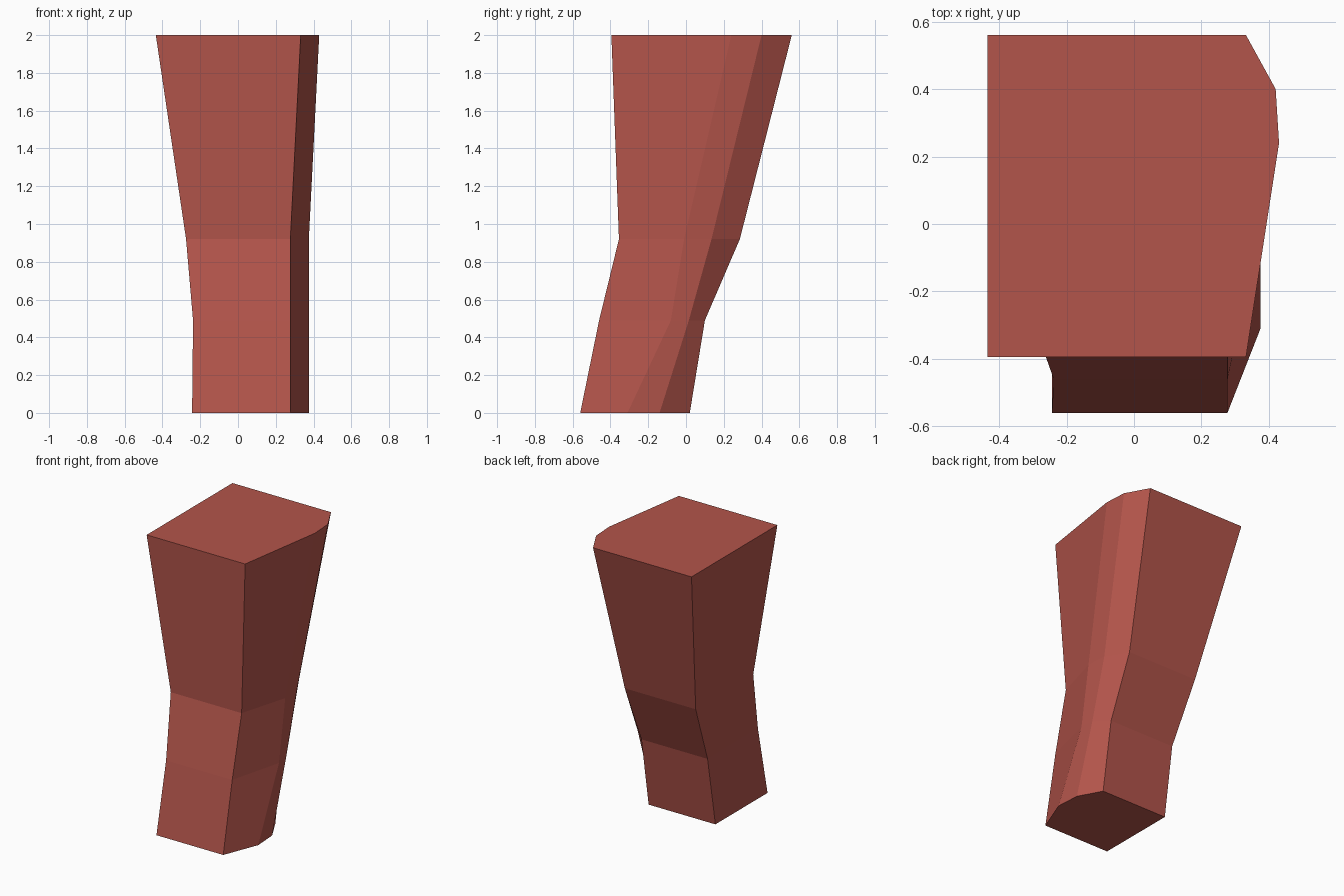
import bpy, bmesh

if "Cube" in bpy.data.objects:
    bpy.data.objects.remove(bpy.data.objects["Cube"])

# One flat colour
red = bpy.data.materials.new("brick red")
red.diffuse_color = (0.45, 0.09, 0.07, 1)
red.use_nodes = True
red.node_tree.nodes["Principled BSDF"].inputs["Base Color"].default_value = red.diffuse_color

# Horizontal sections: z, left, right, front, back, then the two points of the bulging right side
sections = [
    (0.00, -0.243, 0.277, -0.56, 0.02, (0.375, -0.31), (0.364, -0.14)),
    (0.49, -0.238, 0.277, -0.46, 0.10, (0.375, -0.08), (0.364, 0.015)),
    (0.92, -0.275, 0.277, -0.355, 0.285, (0.375, -0.01), (0.364, 0.135)),
    (2.00, -0.435, 0.332, -0.395, 0.56, (0.43, 0.24), (0.42, 0.40)),
]

# Loft the bent post through the sections and cap both ends
bm = bmesh.new()
rings = []
for z, left, right, front, back, bulge_a, bulge_b in sections:
    outline = [(left, front), (right, front), bulge_a, bulge_b, (right, back), (left, back)]
    rings.append([bm.verts.new((x, y, z)) for x, y in outline])
for low, high in zip(rings, rings[1:]):
    for i in range(6):
        j = (i + 1) % 6
        bm.faces.new((low[i], low[j], high[j], high[i]))
bm.faces.new(rings[0][::-1])
bm.faces.new(rings[-1])
bmesh.ops.recalc_face_normals(bm, faces=bm.faces)

mesh = bpy.data.meshes.new("bent_post")
bm.to_mesh(mesh)
bm.free()
mesh.materials.append(red)
bpy.context.collection.objects.link(bpy.data.objects.new("bent_post", mesh))
